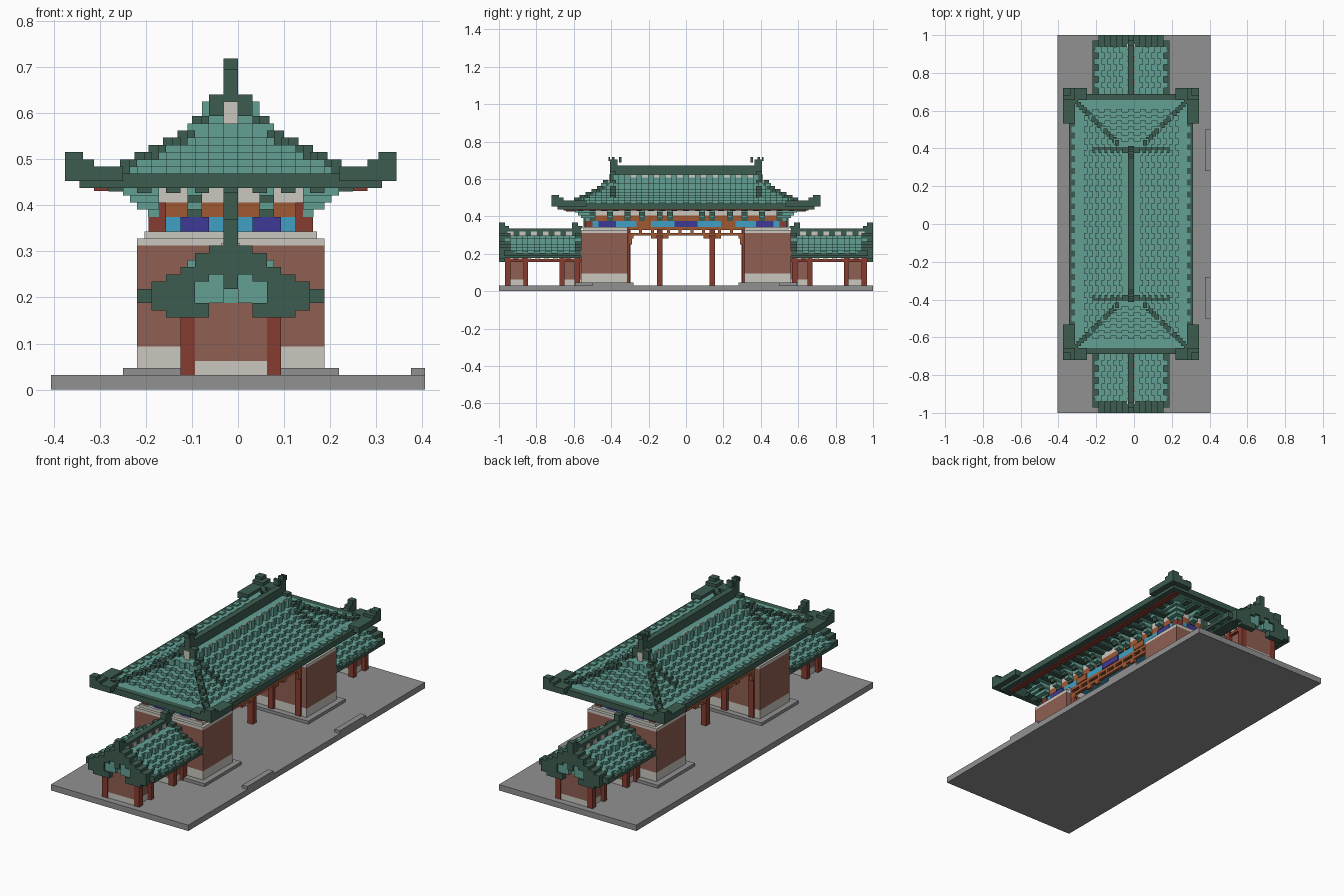
import bpy, bmesh

if "Cube" in bpy.data.objects:
    bpy.data.objects.remove(bpy.data.objects["Cube"])

V = 1 / 64      # one block of the model
CX = -1         # the building's own centre line, in blocks

COLOURS = {
    "teal_tile": (0.122, 0.352, 0.296), "dark_teal": (0.046, 0.107, 0.080),
    "brick": (0.275, 0.114, 0.084), "red_paint": (0.242, 0.045, 0.030),
    "pale_stone": (0.60, 0.575, 0.53), "grey_paving": (0.283, 0.283, 0.283),
    "orange_wood": (0.352, 0.098, 0.034), "blue_panel": (0.048, 0.042, 0.305),
    "cyan_panel": (0.051, 0.352, 0.546)}
MATS = {}
for n, c in COLOURS.items():
    MATS[n] = bpy.data.materials.new(n)
    MATS[n].diffuse_color = (*c, 1)
TEAL, DARK, BRICK, RED, STONE, GREY, ORANGE, BLUE, CYAN = COLOURS

parts = {}      # (part name, colour) -> list of boxes


def box(part, mat, x0, x1, y0, y1, z0, z1):
    parts.setdefault((part, mat), []).append((x0, x1, y0, y1, z0, z1))


def sym(part, mat, d0, d1, y0, y1, z0, z1):
    """Box mirrored across both centre lines; a start of 0 spans the centre."""
    xs = [(-d1, d1)] if d0 == 0 else [(d0, d1), (-d1, -d0)]
    ys = [(-y1, y1)] if y0 == 0 else [(y0, y1), (-y1, -y0)]
    for a, b in xs:
        for c, d in ys:
            box(part, mat, CX + a, CX + b, c, d, z0, z1)


# paving and plinths
box("paving", GREY, -26, 26, -64, 64, 0, 2)
sym("wall_plinth", GREY, 0, 15, 18, 38, 2, 3)
for s in (-1, 1):
    box("front_step", GREY, 24, 26, min(s * 18, s * 32), max(s * 18, s * 32), 2, 3)

# main brick piers with stone foot and cap
sym("pier_foot", STONE, 0, 13, 20, 36, 3, 6)
sym("pier_wall", BRICK, 0, 13, 20, 36, 6, 20)
sym("pier_cap", STONE, 0, 13, 20, 36, 20, 21)
sym("pier_cap", STONE, 0, 12, 20, 35, 21, 22)

# gate columns, engaged posts, hanging rails
sym("gate_column", RED, 0, 1, 8, 10, 2, 22)
sym("pier_post", RED, 0, 1, 19, 20, 2, 22)
sym("pier_post", RED, 9, 11, 19.4, 20, 3, 22)
for d0, d1 in ((0, 1), (10, 11)):
    sym("hanging_rail", ORANGE, d0, d1, 0, 20, 19, 20)
    sym("hanging_rail", ORANGE, d0, d1, 0, 20, 21, 22)
    for y in (1.5, 5.5, 11, 15):
        sym("hanging_rail", ORANGE, d0, d1, y, y + 1, 20, 21)
    for y0, y1 in ((18, 20), (10, 12), (6, 8)):
        sym("hanging_rail", ORANGE, d0, d1, y0, y1, 18, 19)
    sym("hanging_rail", ORANGE, d0, d1, 18.5, 19.4, 16, 18)

# painted beam ring under the eaves
sym("painted_beam", CYAN, 0, 11, 0, 34, 22, 24)
sym("upper_beam", ORANGE, 0, 11, 0, 34, 24, 26)
sym("frieze", STONE, 0, 11, 0, 34, 26, 28)
sym("beam_panel", BLUE, 11, 11.3, 0, 4, 22, 24)
sym("beam_panel", BLUE, 11, 11.3, 24, 30, 22, 24)
sym("beam_panel", BLUE, 3, 7, 34, 34.3, 22, 24)
sym("beam_panel", ORANGE, 11, 11.3, 12, 17, 22, 24)
sym("corner_post", RED, 9, 11.4, 32, 34.4, 22, 26)

# stepped bracket sets and rafter ends
STEPS = ((24, 11.5), (25, 13), (26, 14), (27, 15))
for y in (4.5, 8, 14, 19, 25, 31):
    for i, (z, d) in enumerate(STEPS):
        sym("bracket", TEAL if i % 2 else DARK, 10, d, y, y + 2, z, z + 1)
for i, (z, d) in enumerate(STEPS):
    sym("bracket", TEAL, 10, d, 33, 23 + d, z, z + 1)
    sym("bracket", TEAL if i % 2 else DARK, 4, 6, 33, 23 + d, z, z + 1)
sym("bracket", DARK, 0, 1, 34, 35, 22, 28)
for k in range(-9, 10):
    for s in (-1, 1):
        x = CX + s * 14
        box("rafter_end", DARK, x - 3, x + 3, k * 4 - 1, k * 4 + 1, 27.5, 28)
for k in range(-3, 4):
    for s in (-1, 1):
        y = s * 37.5
        box("rafter_end", DARK, CX + k * 4 - 1, CX + k * 4 + 1, y - 3.5, y + 3.5, 27.3, 28)
sym("eave_board", RED, 17, 19, 0, 42, 27.6, 28)

# main hip-and-gable roof: nested terraces with protruding tile ends
MAIN = ((3, 40), (5, 37), (7, 35), (9, 34), (11, 33), (13, 32), (15, 31), (19, 30))
for i, (d, h) in enumerate(MAIN):
    gable = d <= 3
    low = MAIN[i + 1][1] if i + 1 < len(MAIN) else 28
    ylen = 25 if gable else 23 + d
    sym("main_roof", TEAL, 0, d, 0, ylen, low, h)
    if i + 1 == len(MAIN):
        continue
    for k in range(-(int(ylen) // 4), int(ylen) // 4 + 1):
        for s in (-1, 1):
            x = CX + s * d
            box("tile_end", TEAL, x - 1, x + 1, k * 4 - 1, k * 4 + 1, low, h)
    if not gable:
        for k in range(-(d // 4), d // 4 + 1):
            for s in (-1, 1):
                box("tile_end", TEAL, CX + k * 4 - 1, CX + k * 4 + 1,
                    s * ylen - 1, s * ylen + 1, low, h)
# verges over the gables, hip ridges and main ridge
prev = 1
for d, h in MAIN[:6]:
    sym("verge", DARK, prev, d, 24, 26, h - 2, h + 1)
    prev = d
for a in range(4, 19):
    h = next(z for d, z in MAIN if a < d)
    sym("hip_ridge", DARK, a, a + 1.4, 23 + a - 0.4, 24 + a + 0.4, h - 1, h + 1)
sym("main_ridge", DARK, 0, 1, 0, 26, 40, 43)
sym("ridge_end", DARK, 0, 1, 23.5, 26, 43, 45)
sym("ridge_end", DARK, 0, 1, 24.5, 25.4, 45, 46)
sym("ridge_end", DARK, 0, 1, 22, 23, 44, 46)
sym("ridge_end", DARK, 0, 1, 26, 26.5, 44.5, 46)
sym("gable_patch", STONE, 0, 1, 26, 26.3, 36, 40)
for k in range(-5, 6):
    for s in (-1, 1):
        x = CX + s * 3
        box("ridge_dentil", STONE, x - 0.2, x + 0.2, k * 4 + 1, k * 4 + 3, 39, 40)
# dark eave edge and upturned corners
sym("eave_edge", DARK, 19, 21, 0, 44, 28, 30)
sym("eave_edge", DARK, 0, 19, 42, 44, 28, 30)
sym("corner_flare", DARK, 19, 23, 34, 46, 29, 31)
sym("corner_flare", DARK, 15, 19, 42, 46, 29, 31)
sym("corner_flare", DARK, 19, 23, 42, 46, 31, 32)
sym("corner_flare", DARK, 20.5, 23, 43.5, 46, 32, 33)
for k in range(-8, 9):
    for s in (-1, 1):
        x = CX + s * 19.2
        box("tile_end", TEAL, x - 1, x + 1, k * 4 - 1, k * 4 + 1, 29, 30.4)

# side gates: walls, columns and beams
for y0, y1 in ((55, 62), (36, 43)):
    sym("side_wall_foot", STONE, 0, 5.8, y0, y1 - 0.2, 2, 4)
    sym("side_wall", BRICK, 0, 5.8, y0, y1 - 0.2, 4, 12)
for y in (36.2, 41.6, 54, 60):
    sym("side_column", RED, 5, 7, y, y + (2 if y in (36.2, 60) else 1.6), 2, 12)
sym("side_beam", RED, 5, 6.8, 36, 62, 10, 11)
for k in range(8):
    sym("side_dentil", STONE, 5, 6.6, 38 + k * 3, 39.5 + k * 3, 11, 12)

# side roofs: terraces, tile ends, verges, ridge
SIDE = ((3, 19), (5, 18), (7, 16), (9, 15), (11, 14))
for i, (d, h) in enumerate(SIDE):
    low = SIDE[i + 1][1] if i + 1 < len(SIDE) else 12
    sym("side_roof", TEAL, 0, d, 36, 62, low, h)
    for k in range(6):
        y = 38 + k * 4
        sym("tile_end", TEAL, d - 1, d + 1, y, y + 2, low, h)
sym("side_eave", DARK, 11, 13, 36, 61, 12, 13)
for k in range(6):
    sym("side_eave", TEAL, 10.8, 12.6, 38 + k * 4, 40 + k * 4, 13, 13.6)
sym("side_eave", DARK, 7, 11, 36, 62, 11.4, 12)
VERGE = ((1, 3, 16, 20), (3, 5, 15, 19), (5, 7, 10, 17),
         (7, 9, 10, 16), (9, 11, 11, 15), (11, 13, 12, 14))
for d0, d1, z0, z1 in VERGE:
    sym("side_verge", DARK, d0, d1, 60 if d1 < 13 else 59, 64 if d1 < 13 else 62, max(z0, 12), z1)
    sym("side_verge", DARK, d0, d1, 62, 64 if d1 < 13 else 62.2, z0, z1)
    sym("side_verge", DARK, d0, d1, 36, 38, max(z0, 12), z1)
sym("side_verge", DARK, 3, 5, 62, 64, 10, 12)
sym("side_gable", TEAL, 1, 5, 62, 63.4, 12, 16)
sym("side_gable", DARK, 0, 1, 62, 64, 14, 19)
sym("side_ridge", DARK, 0, 1, 36, 64, 19, 21.4)
for k in range(6):
    sym("side_ridge", STONE, 1, 1.3, 39 + k * 4, 41 + k * 4, 19, 20.4)
for y0, y1 in ((62, 64), (37, 39)):
    sym("side_ridge_end", DARK, 0, 1, y0, y1, 21.4, 23.6)
    sym("side_ridge_end", DARK, 0, 1, y0 - 1.5, y1, 21.4, 22.4)

# turn each list of boxes into one object
for (name, mat), boxes in parts.items():
    bm = bmesh.new()
    for x0, x1, y0, y1, z0, z1 in boxes:
        vs = bmesh.ops.create_cube(bm, size=1)["verts"]
        for v in vs:
            v.co = ((x0 + x1) / 2 + v.co.x * (x1 - x0), (y0 + y1) / 2 + v.co.y * (y1 - y0),
                    (z0 + z1) / 2 + v.co.z * (z1 - z0))
            v.co *= V
    me = bpy.data.meshes.new(name)
    bm.to_mesh(me)
    bm.free()
    me.materials.append(MATS[mat])
    bpy.context.collection.objects.link(bpy.data.objects.new(name, me))

for m in bpy.data.materials:
    if m.users and not m.is_grease_pencil:
        m.use_nodes = True
        m.node_tree.nodes["Principled BSDF"].inputs["Base Color"].default_value = m.diffuse_color
